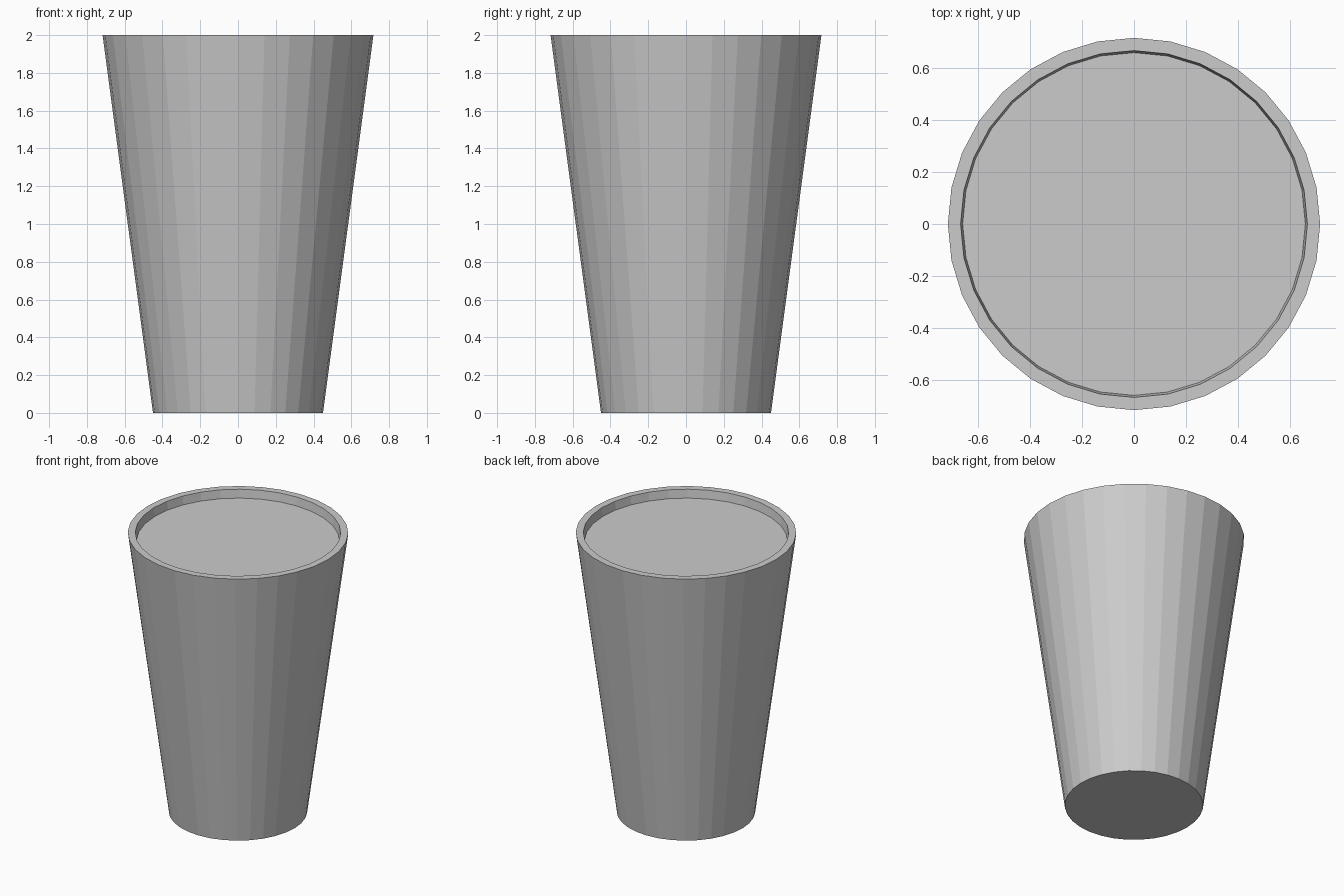
import bpy, bmesh, math

if "Cube" in bpy.data.objects:
    bpy.data.objects.remove(bpy.data.objects["Cube"])

SIDES = 32

def lathe(name, profile):
    """Revolve an open (radius, z) profile into a closed faceted solid, capping both ends."""
    bm = bmesh.new()
    rings = [[bm.verts.new((r * math.cos(2 * math.pi * i / SIDES),
                            r * math.sin(2 * math.pi * i / SIDES), z))
              for i in range(SIDES)] for r, z in profile]
    for a, b in zip(rings, rings[1:]):
        for i in range(SIDES):
            j = (i + 1) % SIDES
            bm.faces.new((a[i], a[j], b[j], b[i]))
    bm.faces.new(rings[0][::-1])
    bm.faces.new(rings[-1])
    bmesh.ops.recalc_face_normals(bm, faces=bm.faces)
    mesh = bpy.data.meshes.new(name)
    bm.to_mesh(mesh)
    bm.free()
    obj = bpy.data.objects.new(name, mesh)
    bpy.context.collection.objects.link(obj)
    return obj

# Tapered tumbler: outer wall, flat rim, inner wall, inner floor
lathe("cup", [(0.45, 0), (0.717, 2.0), (0.668, 2.0), (0.408, 0.05)])

# Drink filling the cup to just below the rim
lathe("drink", [(0.408, 0.052), (0.66, 1.94)])
